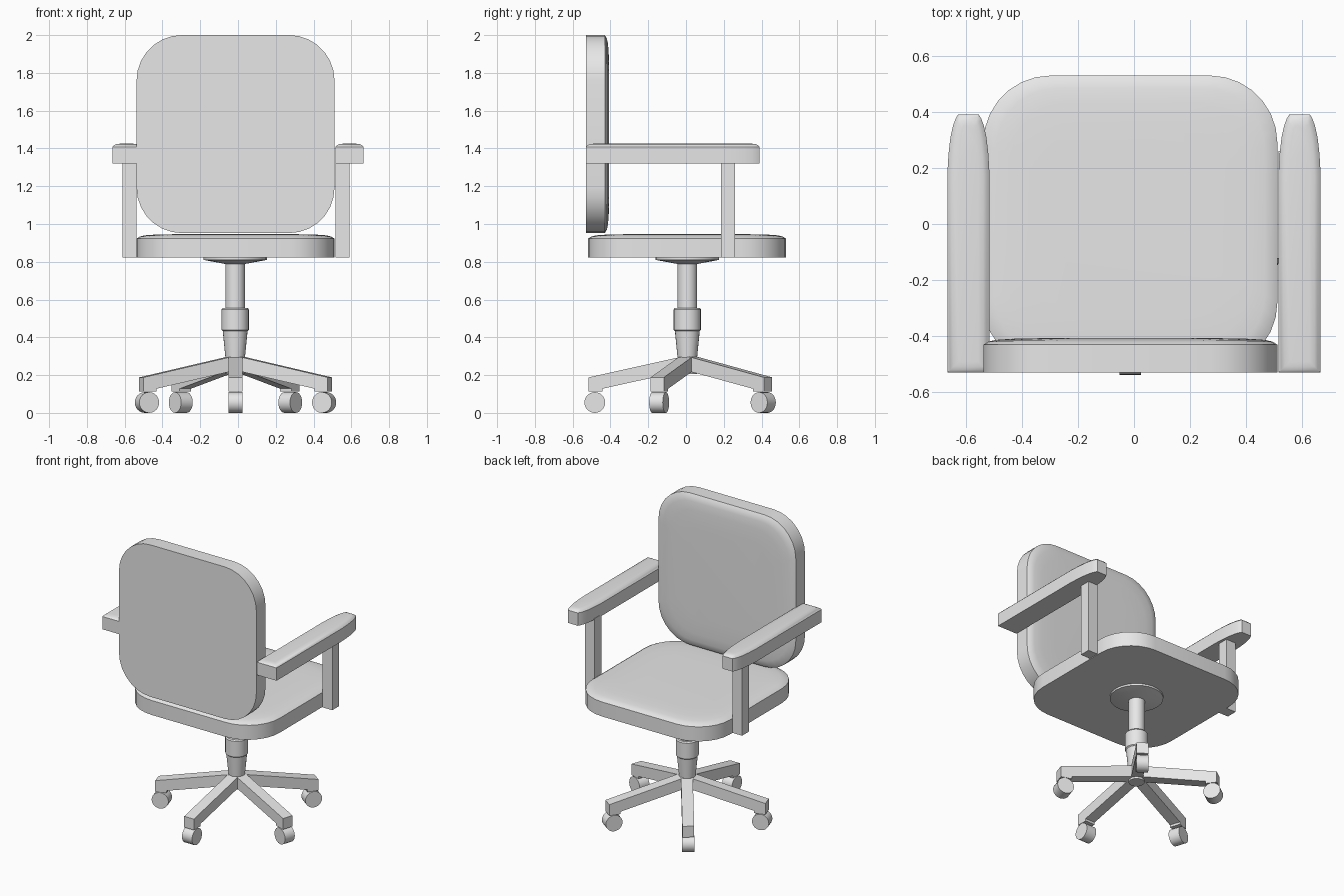
import bpy, bmesh
from math import sin, cos, pi, radians
from mathutils import Matrix, Vector

old = bpy.data.objects.get("Cube")
if old:
    bpy.data.objects.remove(old, do_unlink=True)

GREY = (0.8, 0.8, 0.8, 1.0)
grey = bpy.data.materials.new("plain grey")
grey.use_nodes = True
grey.diffuse_color = GREY
grey.node_tree.nodes["Principled BSDF"].inputs["Base Color"].default_value = GREY


def loft(name, rings, matrix=Matrix(), angle=35):
    """Skin a stack of matching point rings, cap both ends, smooth the soft edges."""
    bm = bmesh.new()
    loops = [[bm.verts.new(matrix @ Vector(p)) for p in ring] for ring in rings]
    n = len(loops[0])
    for a, b in zip(loops, loops[1:]):
        for i in range(n):
            j = (i + 1) % n
            bm.faces.new((a[i], a[j], b[j], b[i]))
    bm.faces.new(loops[0][::-1])
    bm.faces.new(loops[-1])
    bmesh.ops.recalc_face_normals(bm, faces=bm.faces)
    mesh = bpy.data.meshes.new(name)
    bm.to_mesh(mesh)
    bm.free()
    mesh.materials.append(grey)
    obj = bpy.data.objects.new(name, mesh)
    bpy.context.collection.objects.link(obj)
    bpy.ops.object.select_all(action='DESELECT')
    obj.select_set(True)
    bpy.context.view_layer.objects.active = obj
    bpy.ops.object.shade_smooth_by_angle(angle=radians(angle))
    return obj


def padded(outline, half_x, half_y, layers):
    """Rings of an outline, pulled in by an inset at each height."""
    return [[(x * (1 - i / half_x), y * (1 - i / half_y), z) for x, y in outline]
            for i, z in layers]


def turned(layers, sides=24):
    """Rings of a round part from (radius, height) pairs."""
    return [[(r * cos(2 * pi * k / sides), r * sin(2 * pi * k / sides), z)
             for k in range(sides)] for r, z in layers]


def rounded_square(half, radius, steps=7):
    pts = []
    for q, (sx, sy) in enumerate(((1, 1), (-1, 1), (-1, -1), (1, -1))):
        for k in range(steps + 1):
            a = pi / 2 * (q + k / steps)
            pts.append((sx * (half - radius) + radius * cos(a),
                        sy * (half - radius) + radius * sin(a)))
    return pts


def box(name, x0, x1, y0, y1, z0, z1):
    corners = ((x0, y0), (x1, y0), (x1, y1), (x0, y1))
    return loft(name, [[(x, y, z) for x, y in corners] for z in (z0, z1)])


CX, CY = -0.013, 0.007
HALF = 0.524

# Seat and backrest: the same domed cushion, lying and standing
square = rounded_square(HALF, 0.24)
cushion = padded(square, HALF, HALF,
                 ((0, 0), (0, 0.1), (0.018, 0.111), (0.045, 0.117),
                  (0.1, 0.121), (0.2, 0.123)))
loft("seat", cushion, Matrix.Translation((CX, 0.005, 0.823)))
stand = Matrix.Rotation(-pi / 2, 4, 'X')
loft("backrest", cushion, Matrix.Translation((CX, -0.53, 1.476)) @ stand)

# Armrests with tapered tips, and their posts
half_w, half_l = 0.075, 0.46
side = ((-half_l, 0), (0.25, 0), (0.32, 0.004), (0.38, 0.011),
        (0.42, 0.02), (0.445, 0.029), (half_l, 0.038))
arm = [(half_w - i, y) for y, i in side] + [(i - half_w, y) for y, i in side[::-1]]
arm_rings = padded(arm, half_w, half_l,
                   ((0, 1.32), (0, 1.408), (0.01, 1.418), (0.022, 1.423), (0.04, 1.425)))
for s, label in ((1, "left"), (-1, "right")):
    loft(label + "_armrest", arm_rings, Matrix.Translation((s * 0.59, -0.07, 0)))
    x = CX * 0.8 + s * 0.563
    box(label + "_arm_post", x - 0.037, x + 0.037, 0.186, 0.26, 0.823, 1.33)

# Centre column
axis = Matrix.Translation((CX - 0.002, CY, 0))
loft("seat_mount", turned(((0.05, 0.788), (0.168, 0.81), (0.168, 0.83))), axis, 20)
loft("gas_lift", turned(((0.052, 0.54), (0.052, 0.8))), axis)
loft("column_collar", turned(((0.066, 0.434), (0.072, 0.44), (0.072, 0.548),
                              (0.066, 0.556))), axis)
loft("column_sleeve", turned(((0.052, 0.295), (0.066, 0.436))), axis)
loft("base_hub", turned(((0.05, 0.205), (0.05, 0.3))), axis)

# Five sloping legs with casters
leg_profile = ((0, 0.305), (0.525, 0.188), (0.525, 0.112), (0.452, 0.112),
               (0.452, 0.128), (0, 0.228))
leg_rings = [[(r, w, z) for r, z in leg_profile] for w in (-0.037, 0.037)]
for k in range(5):
    spin = Matrix.Translation((CX, 0.01, 0)) @ Matrix.Rotation(2 * pi * k / 5 - pi / 2, 4, 'Z')
    loft(f"base_leg_{k + 1}", leg_rings, spin)
    roll = spin @ Matrix.Translation((0.493, 0, 0.055)) @ Matrix.Rotation(pi / 2, 4, 'X')
    loft(f"caster_{k + 1}", turned(((0.055, -0.038), (0.055, 0.038))), roll)
